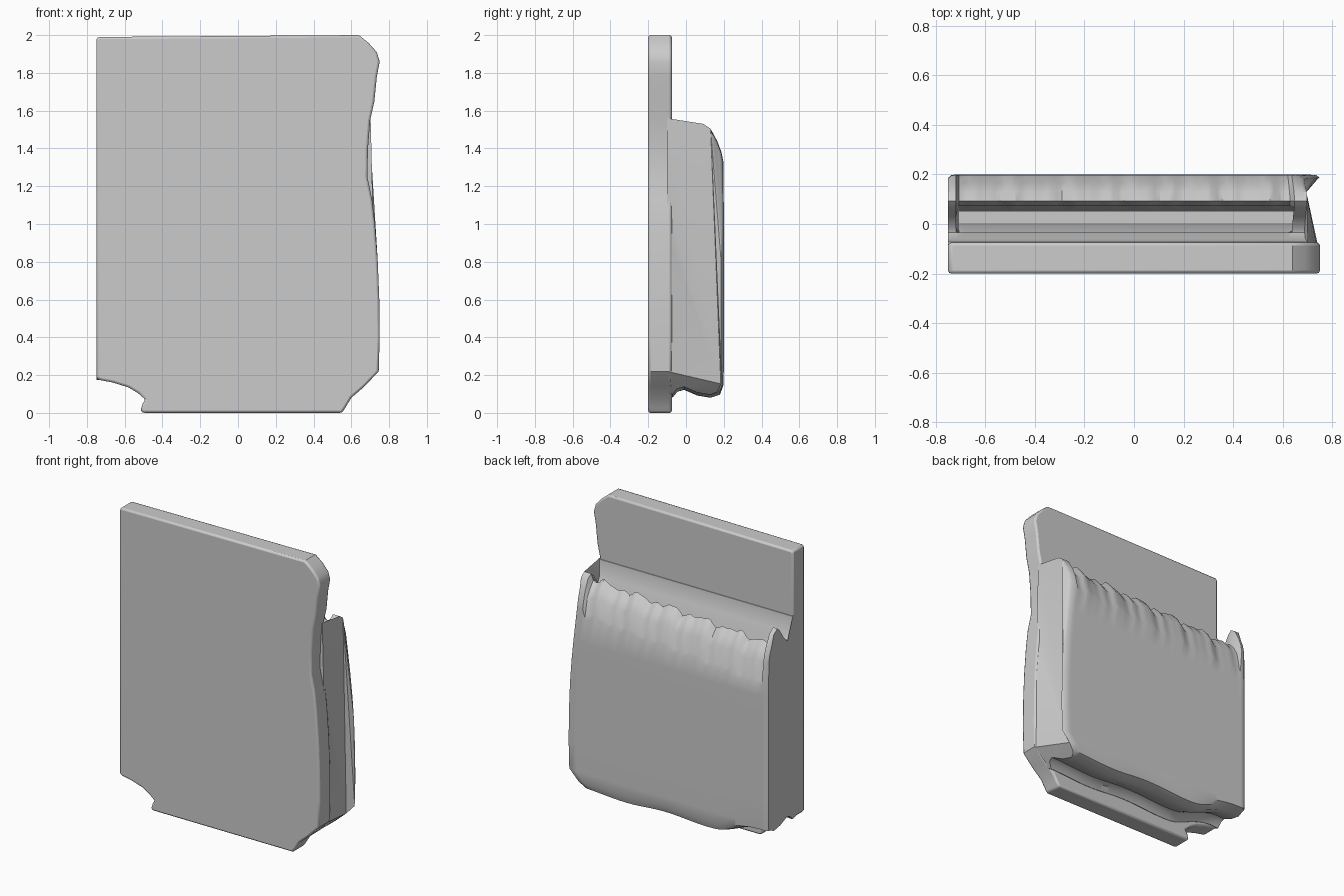
import bpy, bmesh, math
from mathutils import Vector

if "Cube" in bpy.data.objects:
    bpy.data.objects.remove(bpy.data.objects["Cube"])

LEFT = -0.75
# right-hand outline shared by both parts: (z, x)
RIGHT = [(0.0, 0.55), (0.03, 0.57), (0.08, 0.60), (0.14, 0.67), (0.22, 0.745), (0.4, 0.75),
         (0.6, 0.748), (0.8, 0.74), (1.0, 0.725), (1.13, 0.71), (1.25, 0.685), (1.4, 0.688),
         (1.55, 0.70), (1.65, 0.722), (1.78, 0.735), (1.86, 0.75), (1.91, 0.735),
         (1.96, 0.69), (2.0, 0.64)]


def right_edge(z):
    """Interpolate the wavy right outline."""
    for (z0, x0), (z1, x1) in zip(RIGHT, RIGHT[1:]):
        if z <= z1:
            return x0 + (x1 - x0) * max(0, z - z0) / (z1 - z0)
    return RIGHT[-1][1]


def finish(bm, name, bevel=0):
    bmesh.ops.recalc_face_normals(bm, faces=bm.faces)
    me = bpy.data.meshes.new(name)
    bm.to_mesh(me)
    bm.free()
    ob = bpy.data.objects.new(name, me)
    bpy.context.collection.objects.link(ob)
    if bevel:
        m = ob.modifiers.new("bevel", 'BEVEL')
        m.width, m.segments, m.limit_method = bevel, 2, 'ANGLE'
        m.angle_limit = math.radians(50)
    bpy.ops.object.select_all(action='DESELECT')
    ob.select_set(True)
    bpy.context.view_layer.objects.active = ob
    bpy.ops.object.shade_smooth_by_angle(angle=math.radians(35))
    return ob


# front panel: extruded outline
left_side = [(-0.745, 1.99), (-0.75, 1.97), (-0.75, 0.19), (-0.735, 0.175), (-0.66, 0.16),
             (-0.58, 0.135), (-0.53, 0.105), (-0.49, 0.07), (-0.505, 0.05), (-0.515, 0.015), (-0.505, 0.0)]
outline = [(x, z) for z, x in RIGHT] + left_side
bm = bmesh.new()
face = bm.faces.new([bm.verts.new((x, -0.2, z)) for x, z in outline])
ext = bmesh.ops.extrude_face_region(bm, geom=[face])
bmesh.ops.translate(bm, vec=(0, 0.125, 0),
                    verts=[v for v in ext['geom'] if isinstance(v, bmesh.types.BMVert)])
finish(bm, "front_panel", 0.012)


# rear pouch: y-z profile lofted along x, pocket open at the top
def smooth(a, b, v):
    t = min(1, max(0, (v - a) / (b - a)))
    return t * t * (3 - 2 * t)


LEVELS = [0.22, 0.4, 0.6, 0.8, 0.95, 1.1]


def profile(t, end):
    """Closed y-z ring at position t (0..1); end=1 on the closed end walls."""
    inner = 1 - end
    wob = inner * (0.012 * math.sin(37 * t) + 0.01 * math.sin(71 * t + 1) + 0.007 * math.sin(113 * t))
    sag = inner * (1 - t)
    ridge = 1.53 - 0.03 * inner - 0.09 * sag + wob
    shoulder = 1.33 - 0.04 * inner - 0.12 * sag + 0.8 * wob
    floor = 0.35
    lift = 0.085 * (1 - smooth(0.02, 0.3, t)) + 0.008 * math.sin(14 * t)

    def mix(a, b):
        return a * end + b * inner
    pts = [(-0.1, z) for z in LEVELS] + [(-0.1, 1.25), (-0.1, 1.4), (-0.1, 1.56)]
    pts += [(-0.072, 1.55), (-0.06, 1.44), (-0.035, 1.40),
            (mix(-0.015, 0.005), mix(1.405, floor)), (mix(0.03, 0.05), mix(1.45, floor)),
            (mix(0.065, 0.075), mix(1.505, ridge - 0.06)), (0.092, ridge),
            (0.13, mix(1.505, ridge - 0.04)), (0.165, mix(1.44, (ridge + shoulder) / 2 + 0.02)),
            (0.188, mix(1.38, shoulder + 0.025)), (0.198, shoulder)]
    pts += [(0.2, z) for z in reversed(LEVELS)]
    pts += [(0.198, 0.15 + lift * 0.5), (0.18, 0.105 + lift), (0.13, 0.088 + lift), (0.06, 0.1 + lift),
            (-0.01, 0.13 + lift), (-0.045, 0.12 + lift), (-0.07, 0.09 + lift), (-0.1, 0.1 + lift)]
    return pts


N = 64
stations = [(0, 1, 0.014), (0.008, 1, 0.003), (0.022, 1, 0)]
stations += [(0.03 + 0.925 * i / N, 0, 0) for i in range(N + 1)]
stations += [(0.965, 1, 0), (0.99, 1, 0.003), (1, 1, 0.014)]
bm = bmesh.new()
rings = []
for t, end, pull in stations:
    ring = []
    for y, z in profile(t, end):
        if y > 0.15:
            y -= pull
        x = LEFT + t * (right_edge(z) - LEFT)
        ring.append(bm.verts.new(Vector((x, y, z))))
    rings.append(ring)
for a, b in zip(rings, rings[1:]):
    n = len(a)
    for i in range(n):
        bm.faces.new((a[i], a[(i + 1) % n], b[(i + 1) % n], b[i]))
caps = [bm.faces.new(rings[0]), bm.faces.new(rings[-1])]
bmesh.ops.triangulate(bm, faces=caps)
finish(bm, "rear_pouch")
